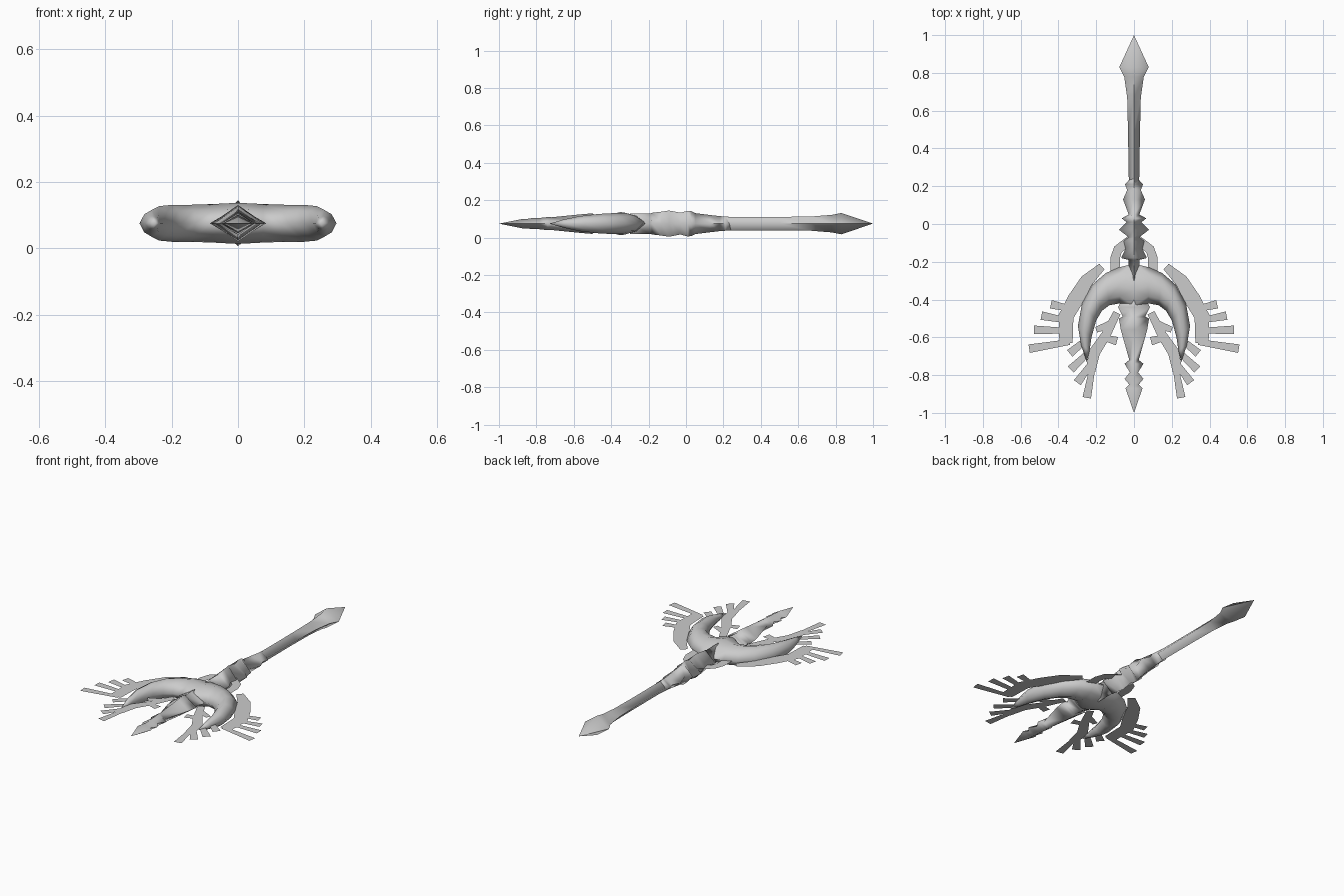
import bpy, bmesh, math
from mathutils import Vector

if "Cube" in bpy.data.objects:
    bpy.data.objects.remove(bpy.data.objects["Cube"])

MID = 0.075  # height of the centre plane

grey = bpy.data.materials.new("plain_grey")
grey.use_nodes = True
grey.diffuse_color = (0.6, 0.6, 0.6, 1)
grey.node_tree.nodes["Principled BSDF"].inputs["Base Color"].default_value = grey.diffuse_color


def finish(name, bm, smooth=True, mirror=False):
    mesh = bpy.data.meshes.new(name)
    if smooth:
        bmesh.ops.recalc_face_normals(bm, faces=bm.faces)
    bm.to_mesh(mesh)
    bm.free()
    mesh.materials.append(grey)
    obj = bpy.data.objects.new(name, mesh)
    bpy.context.collection.objects.link(obj)
    bpy.ops.object.select_all(action="DESELECT")
    obj.select_set(True)
    bpy.context.view_layer.objects.active = obj
    if smooth:
        bpy.ops.object.shade_smooth_by_angle(angle=math.radians(85))
    if mirror:
        mod = obj.modifiers.new("Mirror", "MIRROR")
        mod.use_clip = True
    return obj


def loft(bm, rings):
    """Skin a list of vertex rings; a ring of one vertex is a point."""
    for a, b in zip(rings, rings[1:]):
        n = max(len(a), len(b))
        for i in range(n):
            j = (i + 1) % n
            quad = [a[i % len(a)], a[j % len(a)], b[j % len(b)], b[i % len(b)]]
            bm.faces.new(list(dict.fromkeys(quad)))


def diamond_rod(name, profile):
    """Four-sided rod along y from (y, half width, half height) stations."""
    bm = bmesh.new()
    rings = []
    for y, rx, rz in profile:
        if rx == 0:
            rings.append([bm.verts.new((0, y, MID))])
        else:
            rings.append([bm.verts.new((x * rx, y, MID + z * rz))
                          for x, z in ((1, 0), (0, 1), (-1, 0), (0, -1))])
    loft(bm, rings)
    for end in (rings[0], rings[-1]):
        if len(end) > 2:
            bm.faces.new(end)
    return finish(name, bm)


# Handle with pointed pommel
diamond_rod("handle", [
    (1, 0, 0), (.83, .078, .057), (.78, .052, .047), (.67, .036, .038),
    (.5, .032, .036), (.2, .027, .036)])

# Stepped collar between handle and head
diamond_rod("collar", [
    (.24, .02, .036), (.21, .048, .038), (.18, .036, .04), (.13, .058, .046),
    (.05, .028, .056), (.03, .065, .066), (.01, .04, .069), (-.03, .08, .058),
    (-.07, .028, .066), (-.09, .055, .07), (-.13, .045, .064),
    (-.18, .068, .058), (-.19, .03, .055), (-.3, .03, .055)])

# Central spike with barbed tip
diamond_rod("spike", [
    (-.4, .06, .05), (-.44, .085, .05), (-.49, .06, .046), (-.5, .08, .055), (-.56, .07, .05),
    (-.72, .025, .034), (-.74, .05, .035), (-.785, .022, .03),
    (-.82, .05, .03), (-.85, .025, .025), (-.87, .045, .026), (-1, 0, 0)])

# Curved claws: outer edge, inner edge, half height at each station
stations = [
    ((0, -.21), (0, -.49), .062), ((.08, -.23), (.075, -.42), .058),
    ((.15, -.26), (.13, -.43), .056), ((.22, -.32), (.17, -.46), .056),
    ((.275, -.42), (.2, -.51), .052), ((.297, -.54), (.225, -.6), .04),
    ((.28, -.64), (.235, -.67), .022)]
section = [(1, 0), (.6, .68), (0, 1), (-.6, .68), (-1, 0), (-.6, -.68), (0, -1), (.6, -.68)]
bm = bmesh.new()
rings = []
for outer, inner, rz in stations:
    o, i = Vector(outer), Vector(inner)
    centre, half = (o + i) / 2, (o - i) / 2
    rings.append([bm.verts.new((*(centre + half * u), MID + rz * w)) for u, w in section])
rings.append([bm.verts.new((.25, -.73, MID))])
loft(bm, rings)
finish("claws", bm, mirror=True)


def ribbon(bm, points):
    """Flat strip through (x, y, width) points."""
    pts = [Vector(p[:2]) for p in points]
    pairs = []
    for k, p in enumerate(pts):
        d = (pts[min(k + 1, len(pts) - 1)] - pts[max(k - 1, 0)]).normalized()
        side = Vector((-d.y, d.x)) * points[k][2] / 2
        pairs.append([bm.verts.new((*q, MID)) for q in (p - side, p + side)])
    for a, b in zip(pairs, pairs[1:]):
        bm.faces.new((a[0], b[0], b[1], a[1]))


def feather_wing(name, spine, feathers):
    """Thin flat wing: a spine ribbon with feathers fanning off it."""
    bm = bmesh.new()
    ribbon(bm, spine)
    for x0, y0, x1, y1 in feathers:
        ribbon(bm, [(x0, y0, .03), (x1, y1, .045)])
    finish(name, bm, smooth=False, mirror=True)


feather_wing("outer_wings",
             [(.17, -.225, .04), (.25, -.3, .07), (.31, -.4, .085), (.36, -.49, .08), (.36, -.63, .07)],
             [(.33, -.45, .44, -.425), (.36, -.51, .49, -.485),
              (.36, -.565, .53, -.56), (.34, -.625, .555, -.66)])
feather_wing("lower_wings",
             [(.09, -.47, .04), (.15, -.59, .05), (.21, -.68, .06), (.23, -.78, .05)],
             [(.22, -.76, .25, -.92), (.22, -.73, .3, -.84),
              (.24, -.68, .335, -.77), (.25, -.61, .34, -.685),
              (.17, -.6, .09, -.62), (.2, -.56, .12, -.53)])
feather_wing("inner_wings",
             [(.02, -.08, .04), (.085, -.135, .05), (.1, -.18, .05), (.1, -.26, .05)], [])
